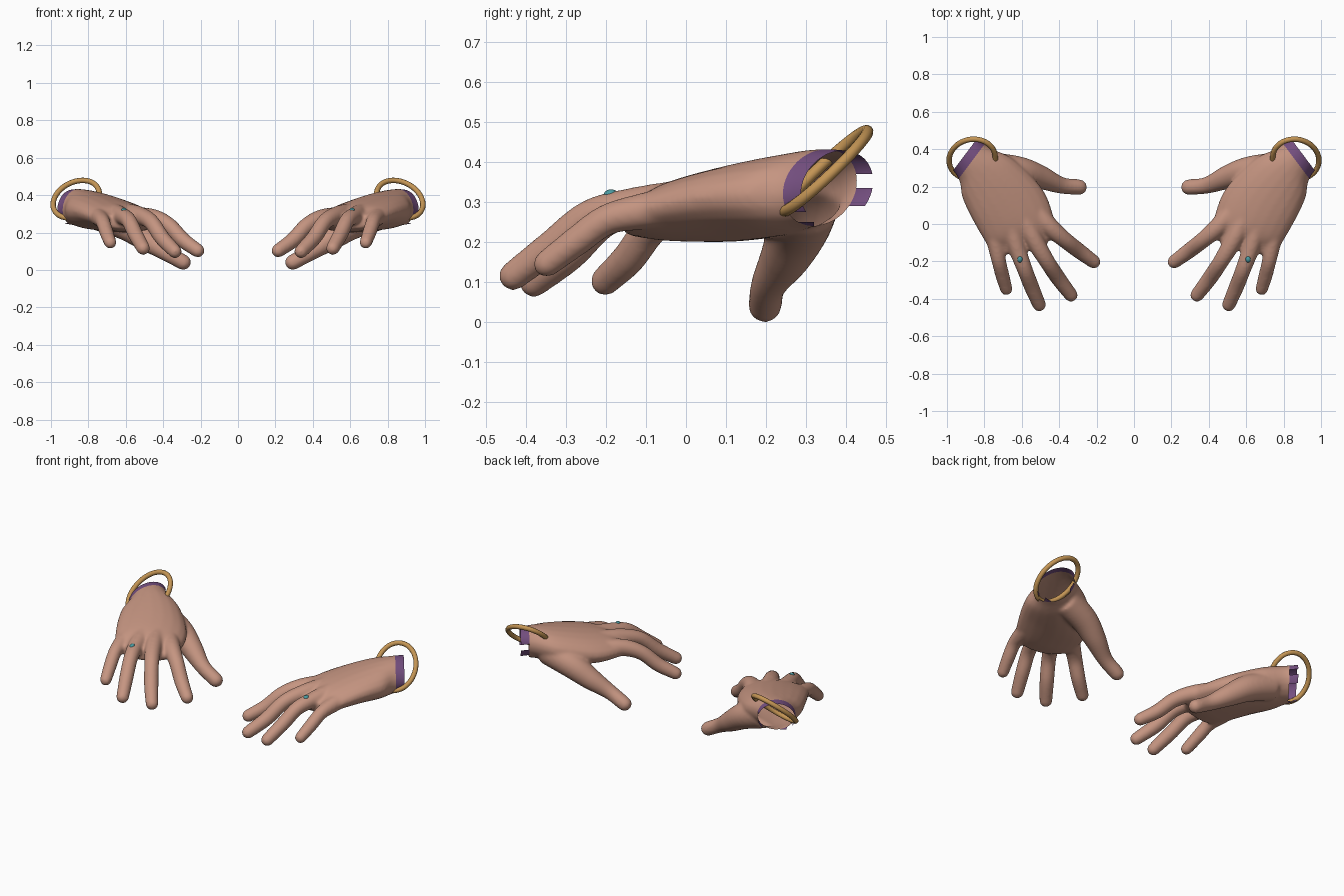
import bpy, bmesh, math
from mathutils import Vector

cube = bpy.data.objects.get("Cube")
if cube:
    bpy.data.objects.remove(cube, do_unlink=True)


def material(name, colour):
    m = bpy.data.materials.new(name)
    m.use_nodes = True
    m.diffuse_color = (*colour, 1)
    m.node_tree.nodes["Principled BSDF"].inputs["Base Color"].default_value = (*colour, 1)
    return m


skin = material("skin", (0.56, 0.30, 0.22))
purple = material("purple_cloth", (0.18, 0.08, 0.22))
gold = material("gold", (0.55, 0.30, 0.09))
teal = material("teal_stone", (0.07, 0.33, 0.36))


def add_object(name, mesh, mats):
    """Link a mesh, shade it smooth and mirror it to the other hand."""
    ob = bpy.data.objects.new(name, mesh)
    bpy.context.collection.objects.link(ob)
    for m in mats:
        mesh.materials.append(m)
    mesh.shade_smooth()
    mod = ob.modifiers.new("other_hand", "MIRROR")
    mod.use_mirror_merge = False


def bake(helper):
    """Return the evaluated mesh of a helper object, then remove the helper."""
    helper.hide_render = True
    dg = bpy.context.evaluated_depsgraph_get()
    dg.update()
    mesh = bpy.data.meshes.new_from_object(helper.evaluated_get(dg))
    bpy.data.objects.remove(helper, do_unlink=True)
    return mesh


def catmull(points, steps=6):
    pts = [Vector(p) for p in points]
    pts = [pts[0] * 2 - pts[1]] + pts + [pts[-1] * 2 - pts[-2]]
    out = []
    for a, b, c, d in zip(pts, pts[1:], pts[2:], pts[3:]):
        for i in range(steps):
            t = i / steps
            out.append(0.5 * (2 * b + (c - a) * t + (2 * a - 5 * b + 4 * c - d) * t * t
                              + (3 * b - a - 3 * c + d) * t ** 3))
    return out + [pts[-2]]


def loft(bm, rings):
    """Skin a list of (centre, side, up) ellipses into a closed solid."""
    n = 20
    loops = []
    for c, side, up in rings:
        loops.append([bm.verts.new(c + side * math.cos(math.tau * i / n)
                                   + up * math.sin(math.tau * i / n)) for i in range(n)])
    for p, q in zip(loops, loops[1:]):
        for i in range(n):
            j = (i + 1) % n
            bm.faces.new((p[i], p[j], q[j], q[i]))
    bm.faces.new(loops[0][::-1])
    bm.faces.new(loops[-1])


def digit(bm, points):
    """Tapered finger with a rounded tip, from (x, y, z, radius) points."""
    path = catmull(points)
    rings = []
    for i, p in enumerate(path):
        d = (path[min(i + 1, len(path) - 1)] - path[max(i - 1, 0)]).to_3d().normalized()
        side = d.cross(Vector((0, 0, 1))).normalized()
        up = side.cross(d)
        rings.append((p.to_3d(), side * p.w, up * p.w))
    c, r = path[-1].to_3d(), path[-1].w
    for k in range(1, 6):
        a = k / 6 * math.pi / 2 + 0.08
        rings.append((c + d * r * math.sin(a), side * r * math.cos(a), up * r * math.cos(a)))
    loft(bm, rings)


bm = bmesh.new()

# Palm and wrist: outer edge, inner edge, half thickness
palm = [((1.00, .33, .32), (.86, .52, .35), .088),
        ((.935, .235, .32), (.79, .42, .352), .096),
        ((.918, .14, .318), (.64, .345, .318), .101),
        ((.868, .03, .312), (.49, .19, .278), .092),
        ((.80, -.09, .288), (.43, .04, .265), .074),
        ((.765, -.14, .27), (.43, -.05, .252), .052),
        ((.73, -.168, .258), (.48, -.13, .255), .038)]
edge_a = catmull([a for a, b, t in palm])
edge_b = catmull([b for a, b, t in palm])
depth = catmull([(t, 0, 0) for a, b, t in palm])
loft(bm, [((a + b) / 2, (a - b) / 2, Vector((0, 0, t.x)))
          for a, b, t in zip(edge_a, edge_b, depth)])

# Thumb and fingers
digits = {
    "thumb": [(.76, .30, .30, .085), (.61, .282, .24, .078), (.50, .25, .168, .064),
              (.39, .207, .095, .045), (.293, .197, .041, .042)],
    "index": [(.54, .09, .285, .052), (.45, -.015, .275, .050), (.37, -.085, .237, .044),
              (.295, -.143, .16, .042), (.215, -.202, .103, .037)],
    "middle": [(.59, .03, .305, .052), (.53, -.09, .292, .049), (.465, -.20, .257, .043),
               (.405, -.29, .17, .042), (.337, -.380, .099, .037)],
    "ring": [(.66, -.01, .305, .052), (.625, -.13, .290, .047), (.585, -.24, .265, .042),
             (.548, -.335, .19, .041), (.507, -.431, .116, .037)],
    "little": [(.76, .00, .295, .052), (.737, -.12, .275, .045), (.722, -.20, .255, .039),
               (.705, -.27, .205, .038), (.683, -.348, .146, .034)],
}
for path in digits.values():
    digit(bm, path)

# Fuse the solids into one smooth hand
bmesh.ops.recalc_face_normals(bm, faces=bm.faces)
mesh = bpy.data.meshes.new("hand_solids")
bm.to_mesh(mesh)
bm.free()
rough = bpy.data.objects.new("hand_solids", mesh)
bpy.context.collection.objects.link(rough)
remesh = rough.modifiers.new("fuse", "REMESH")
remesh.mode = "VOXEL"
remesh.voxel_size = 0.008
mesh = bake(rough)
bm = bmesh.new()
bm.from_mesh(mesh)
for _ in range(7):
    bmesh.ops.smooth_vert(bm, verts=bm.verts, factor=0.5,
                          use_axis_x=True, use_axis_y=True, use_axis_z=True)

# Open the wrist and mark out the torn cloth cuff
axis = Vector((.8, .6, 0))
cuff_start, cuff_end = 0.895, 0.945


def cut(point, normal, faces, clear=False):
    geom = {v for f in faces for v in f.verts} | {e for f in faces for e in f.edges}
    bmesh.ops.bisect_plane(bm, geom=list(geom) + faces, plane_co=point,
                           plane_no=normal, clear_outer=clear)


def cuff_faces():
    return [f for f in bm.faces if f.calc_center_median().dot(axis) > cuff_start]


cut(axis * cuff_end, axis, bm.faces[:], True)
cut(axis * cuff_start, axis, bm.faces[:])
for level in (.25, .275, .29, .335, .37):
    cut(Vector((0, 0, level)), Vector((0, 0, 1)), cuff_faces())
for edge in (.32, .385):
    cut(Vector((0, edge, 0)), Vector((0, 1, 0)), cuff_faces())

# Keep the cloth on the top and outer side plus two scraps; the rest is torn away
torn = []
for f in cuff_faces():
    c = f.calc_center_median()
    sleeve = c.z > .37 or (c.z > .275 and c.y < .385)
    inner_scrap = .29 < c.z < .335 and c.y > .385
    lower_scrap = c.z < .25 and c.y < .32
    f.material_index = 1
    if not (sleeve or inner_scrap or lower_scrap):
        torn.append(f)
bmesh.ops.delete(bm, geom=torn, context="FACES")
bm.to_mesh(mesh)
bm.free()
add_object("hand", mesh, [skin, purple])

# Slanted bracelet hoop
centre = Vector((.865, .347, .378))
across, along = Vector((.122, .010, -.012)), Vector((-.02, .106, .10))
curve = bpy.data.curves.new("bracelet_path", "CURVE")
curve.dimensions = "3D"
curve.bevel_depth = 0.0145
curve.bevel_resolution = 3
spline = curve.splines.new("POLY")
count = 56
spline.points.add(count - 1)
for i, p in enumerate(spline.points):
    a = math.tau * i / count
    p.co = (centre + across * math.cos(a) + along * math.sin(a)).to_4d()
spline.use_cyclic_u = True
hoop = bpy.data.objects.new("bracelet_path", curve)
bpy.context.collection.objects.link(hoop)
add_object("bracelet", bake(hoop), [gold])


# Finger jewel in a small setting
def bead(name, place, size, mat):
    b = bmesh.new()
    bmesh.ops.create_uvsphere(b, u_segments=20, v_segments=12, radius=1)
    bmesh.ops.scale(b, vec=size, verts=b.verts)
    bmesh.ops.translate(b, vec=place, verts=b.verts)
    me = bpy.data.meshes.new(name)
    b.to_mesh(me)
    b.free()
    add_object(name, me, [mat])


bead("jewel_setting", (.61, -.187, .308), (.016, .021, .010), gold)
bead("jewel", (.61, -.187, .317), (.015, .019, .015), teal)
